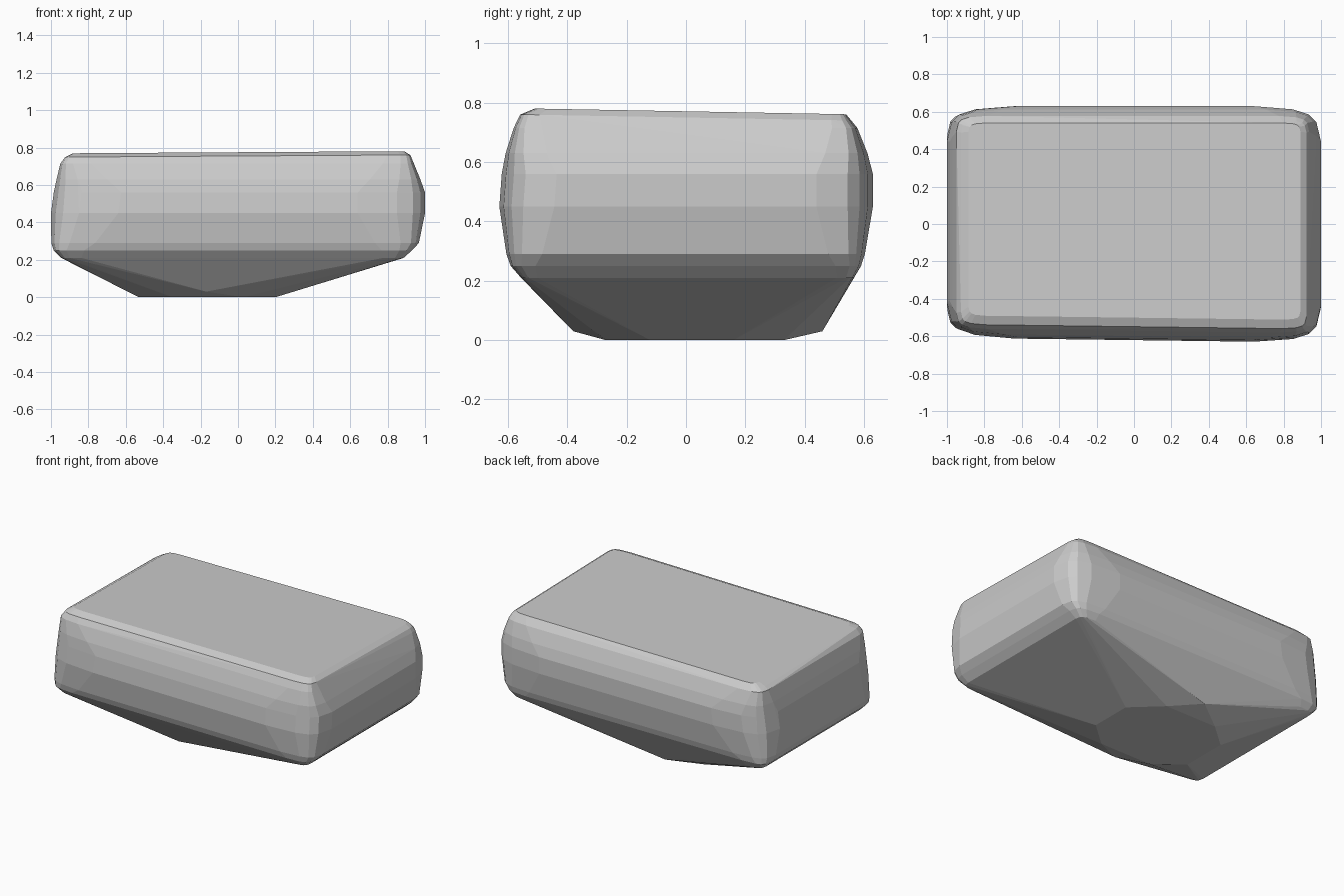
import bpy, bmesh

# Corner rounding: insets (dx, dy) from the corner of a ring
CORNER = [(0.0, 0.19), (0.025, 0.085), (0.065, 0.045), (0.15, 0.017), (0.36, 0.0)]

# Horizontal rings: z, x min, x max, y min, y max, corner scale
RINGS = [
    (0.21, -0.945, 0.885, -0.555, 0.565, 0.30),
    (0.25, -0.985, 0.93, -0.59, 0.59, 0.45),
    (0.29, -0.998, 0.967, -0.605, 0.603, 0.65),
    (0.45, -1.0, 1.0, -0.63, 0.63, 1.0),
    (0.56, -0.985, 1.0, -0.622, 0.63, 1.0),
    (0.63, -0.97, 0.975, -0.608, 0.612, 0.75),
    (0.715, -0.95, 0.937, -0.58, 0.578, 0.45),
    (0.745, -0.925, 0.922, -0.558, 0.556, 0.35),
    (0.766, -0.885, 0.89, -0.51, 0.54, 0.25),
]

bm = bmesh.new()

# Rounded body, slightly narrower at the front left and with a tilted top
for z, x0, x1, y0, y1, k in RINGS:
    for dx, dy in CORNER:
        for sx in (-1, 1):
            for sy in (-1, 1):
                x = x1 - dx * k if sx > 0 else x0 + dx * k
                y = y1 - dy * k if sy > 0 else y0 + dy * k
                if sy < 0:
                    y += 0.013 * (0.7 - x)
                zz = z + (0.006 * x - 0.010 * y / 0.55 if z > 0.74 else 0)
                bm.verts.new((x, y, zz))

# Small off-centre foot facet
for x, y in [(-0.53, -0.13), (-0.53, 0.18), (-0.36, 0.33), (0.02, 0.33),
             (0.20, 0.16), (0.20, -0.12), (0.03, -0.27), (-0.35, -0.27)]:
    bm.verts.new((x, y, 0.0))
bm.verts.new((-0.17, -0.38, 0.03))
bm.verts.new((-0.17, 0.46, 0.03))

# Wrap everything in one faceted shell
res = bmesh.ops.convex_hull(bm, input=bm.verts)
junk = {g for g in res["geom_interior"] + res["geom_unused"]
        if isinstance(g, bmesh.types.BMVert)}
bmesh.ops.delete(bm, geom=list(junk), context='VERTS')
bmesh.ops.recalc_face_normals(bm, faces=bm.faces)

mesh = bpy.data.meshes.new("boulder")
bm.to_mesh(mesh)
bm.free()
boulder = bpy.data.objects.new("boulder", mesh)
bpy.context.collection.objects.link(boulder)
